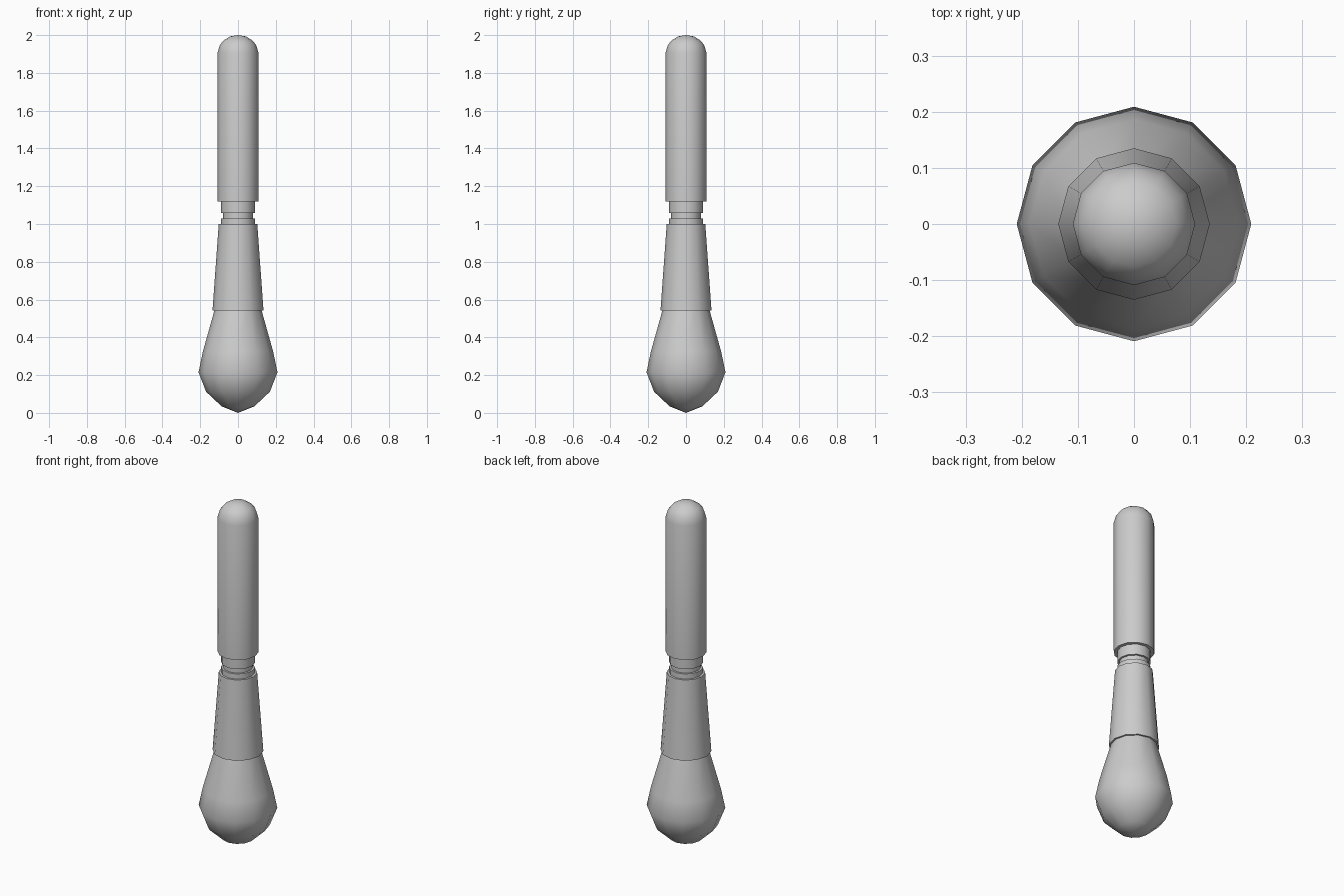
import bpy, bmesh
from math import cos, sin, pi, radians

SIDES = 12

cube = bpy.data.objects.get("Cube")
if cube:
    bpy.data.objects.remove(cube, do_unlink=True)

grey = bpy.data.materials.new("plain grey")
grey.use_nodes = True
grey.diffuse_color = (0.6, 0.6, 0.6, 1)
grey.node_tree.nodes["Principled BSDF"].inputs["Base Color"].default_value = (0.6, 0.6, 0.6, 1)


def lathe(name, profile, angle=40):
    """Turn (radius, height) points, listed bottom to top, into a closed solid."""
    bm = bmesh.new()
    rings = []
    for r, z in profile:
        if r == 0:
            rings.append([bm.verts.new((0, 0, z))] * SIDES)
        else:
            rings.append([bm.verts.new((r * cos(2 * pi * i / SIDES), r * sin(2 * pi * i / SIDES), z))
                          for i in range(SIDES)])
    for low, high in zip(rings, rings[1:]):
        for i in range(SIDES):
            j = (i + 1) % SIDES
            corners = dict.fromkeys((low[i], low[j], high[j], high[i]))
            bm.faces.new(list(corners))
    # Flat caps on open ends
    if profile[0][0]:
        bm.faces.new(rings[0][::-1])
    if profile[-1][0]:
        bm.faces.new(rings[-1])
    bmesh.ops.recalc_face_normals(bm, faces=bm.faces[:])
    mesh = bpy.data.meshes.new(name)
    bm.to_mesh(mesh)
    bm.free()
    mesh.materials.append(grey)
    obj = bpy.data.objects.new(name, mesh)
    bpy.context.collection.objects.link(obj)
    bpy.ops.object.select_all(action='DESELECT')
    obj.select_set(True)
    bpy.context.view_layer.objects.active = obj
    bpy.ops.object.shade_smooth_by_angle(angle=radians(angle))
    return obj


# Bulbous bristle tip
lathe("bristles", [(0, 0), (0.087, 0.035), (0.169, 0.112), (0.209, 0.215),
                   (0.186, 0.325), (0.12, 0.56)])
# Tapered sleeve holding the bristles
lathe("ferrule", [(0.135, 0.543), (0.102, 1.0)])
# Grooved neck between sleeve and handle
lathe("neck", [(0.09, 0.99), (0.09, 1.03), (0.079, 1.03), (0.079, 1.058),
               (0.09, 1.058), (0.09, 1.13)])
# Straight handle with a domed end
lathe("handle", [(0.109, 1.12), (0.109, 1.905), (0.096, 1.948), (0.076, 1.972),
                 (0.042, 1.993), (0, 2.0)])
